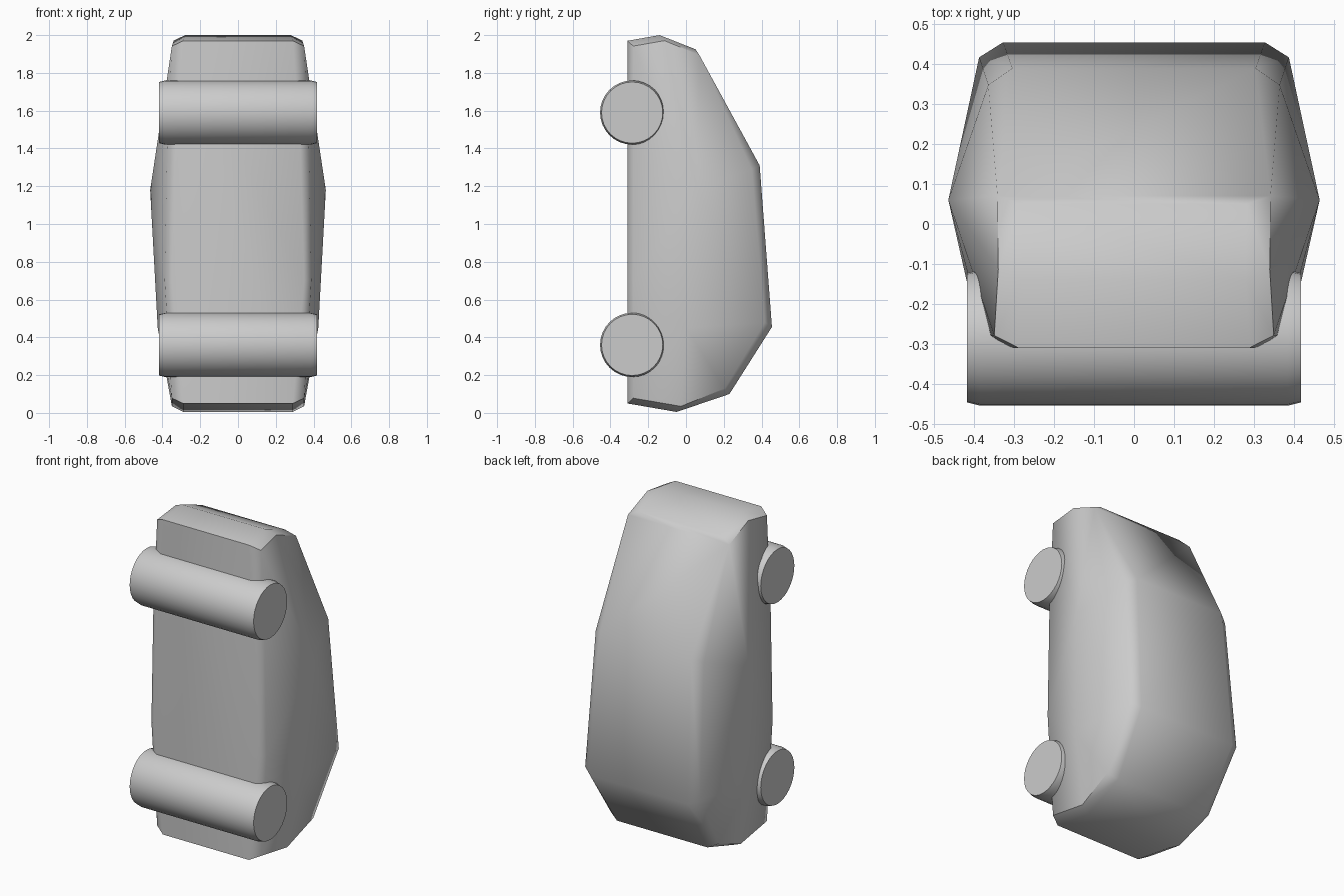
import bpy, bmesh, math

if "Cube" in bpy.data.objects:
    bpy.data.objects.remove(bpy.data.objects["Cube"])

def finish(bm, name, angle):
    bmesh.ops.recalc_face_normals(bm, faces=bm.faces)
    mesh = bpy.data.meshes.new(name)
    bm.to_mesh(mesh)
    bm.free()
    ob = bpy.data.objects.new(name, mesh)
    bpy.context.collection.objects.link(ob)
    bpy.ops.object.select_all(action='DESELECT')
    ob.select_set(True)
    bpy.context.view_layer.objects.active = ob
    bpy.ops.object.shade_smooth_by_angle(angle=math.radians(angle))
    return ob

# Car body: side profile (y, z, half width); each corner gets a chamfered rim
profile = [(-.31, .05, .35), (-.05, .005, .35), (.23, .10, .365),
           (.455, .455, .388), (.39, 1.31, .365), (.05, 1.925, .342),
           (-.14, 2.0, .34), (-.31, 1.97, .35)]
points = []
for y, z, w in profile:
    dy, dz = .06 - y, 1.0 - z
    d = math.hypot(dy, dz)
    points.append((w - .06, y, z))
    points.append((w, y + .03 * dy / d + .02 * (1 if dy > 0 else -1), z + .03 * dz / d))
# Floor edge and bulging flanks
points += [(.35, -.31, .7), (.388, -.28, .7), (.33, -.31, 1.4), (.375, -.28, 1.4),
           (.465, .06, 1.18), (.425, 0, .45)]
bm = bmesh.new()
for x, y, z in points:
    for s in (-1, 1):
        bm.verts.new((s * x, y, z))
res = bmesh.ops.convex_hull(bm, input=bm.verts)
loose = [v for v in bm.verts if not v.link_faces]
bmesh.ops.delete(bm, geom=loose, context='VERTS')
finish(bm, "car_body", 45)

# Wheel rollers with slightly chamfered ends
def roller(name, z, y=-.285, n=32):
    bm = bmesh.new()
    rings = []
    for x, r in ((-.418, .162), (-.385, .17), (.385, .17), (.418, .162)):
        rings.append([bm.verts.new((x, y + r * math.cos(2 * math.pi * i / n),
                                    z + r * math.sin(2 * math.pi * i / n))) for i in range(n)])
    for a, b in zip(rings, rings[1:]):
        for i in range(n):
            j = (i + 1) % n
            bm.faces.new((a[i], a[j], b[j], b[i]))
    bm.faces.new(rings[0])
    bm.faces.new(rings[-1])
    finish(bm, name, 30)

roller("lower_wheels", .36)
roller("upper_wheels", 1.59)
